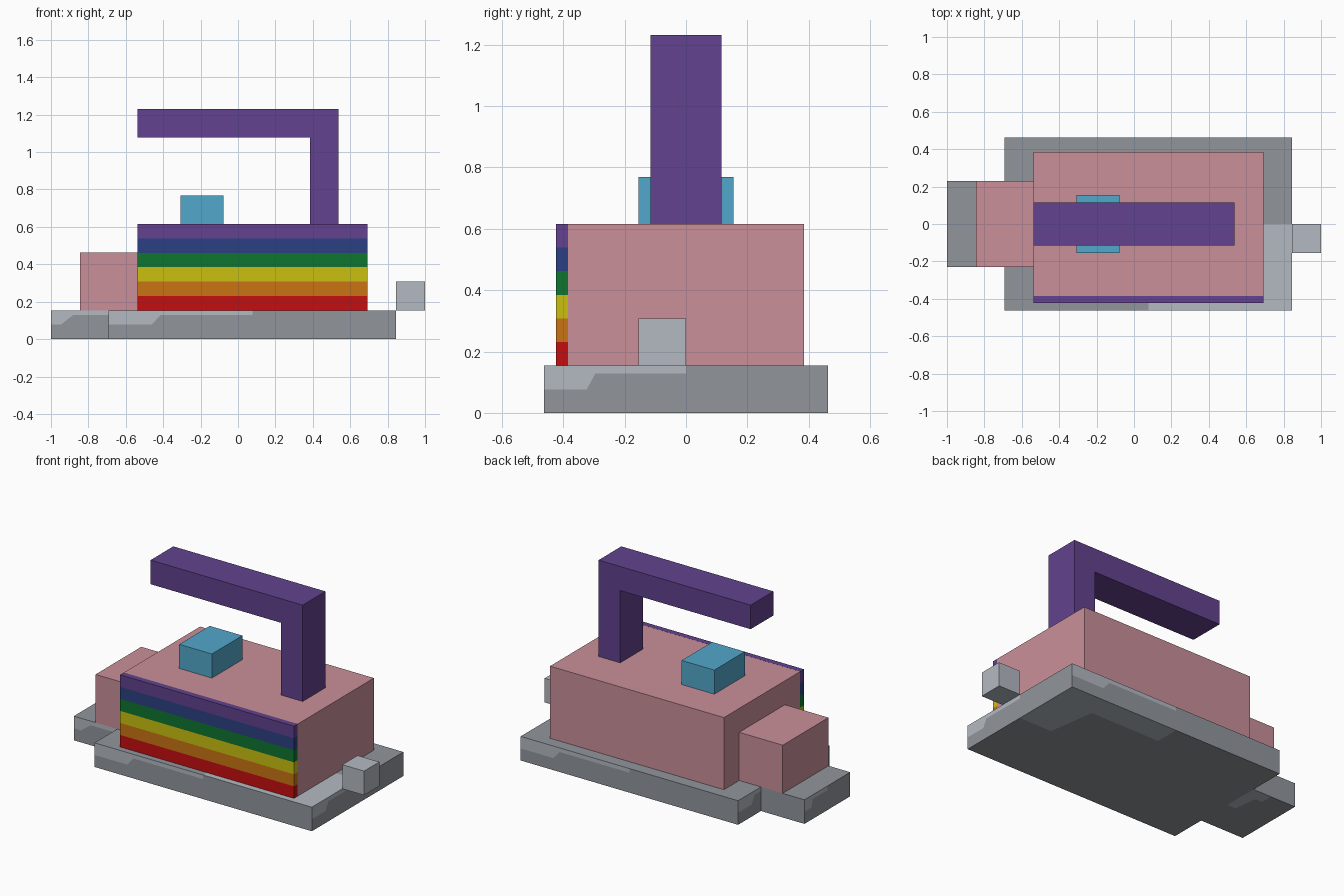
import bpy
import bmesh
from mathutils import Vector

if "Cube" in bpy.data.objects:
    bpy.data.objects.remove(bpy.data.objects["Cube"], do_unlink=True)


def linear(c):
    c /= 255
    return c / 12.92 if c <= 0.04045 else ((c + 0.055) / 1.055) ** 2.4


def material(name, *rgb):
    m = bpy.data.materials.new(name)
    m.use_nodes = True
    colour = [linear(c) for c in rgb] + [1]
    m.diffuse_color = colour
    m.node_tree.nodes["Principled BSDF"].inputs["Base Color"].default_value = colour
    return m


purple = material("purple", 98, 66, 142)
pink = material("pink", 202, 144, 154)
grey = material("grey", 145, 150, 156)
pale_grey = material("pale grey", 180, 186, 194)
cyan = material("cyan", 82, 168, 204)
blue = material("blue", 43, 64, 130)
green = material("green", 14, 118, 48)
yellow = material("yellow", 202, 192, 15)
orange = material("orange", 201, 116, 18)
red = material("red", 197, 14, 17)


def finish(name, bm, *mats):
    bmesh.ops.remove_doubles(bm, verts=bm.verts, dist=1e-6)
    bmesh.ops.recalc_face_normals(bm, faces=bm.faces)
    mesh = bpy.data.meshes.new(name)
    bm.to_mesh(mesh)
    bm.free()
    for m in mats:
        mesh.materials.append(m)
    ob = bpy.data.objects.new(name, mesh)
    bpy.context.collection.objects.link(ob)
    return ob


def box(name, lo, hi, mat):
    bm = bmesh.new()
    bmesh.ops.create_cube(bm, size=1)
    lo, hi = Vector(lo), Vector(hi)
    for v in bm.verts:
        v.co = (lo + hi) / 2 + v.co * (hi - lo)
    return finish(name, bm, mat)


# Each side of a two-tone box: start corner, then the run and drop directions
SIDES = {
    "front": ((0, 0, 1), (1, 0, 0), (0, 0, -1)),
    "left": ((1, 0, 1), (0, 1, 0), (0, 0, -1)),
    "back": ((1, 1, 1), (-1, 0, 0), (0, 0, -1)),
    "right": ((0, 1, 1), (0, -1, 0), (0, 0, -1)),
    "top": ((1, 0, 1), (-1, 0, 0), (0, 1, 0)),
    "bottom": ((1, 1, 0), (-1, 0, 0), (0, -1, 0)),
}


def two_tone_box(name, lo, hi, special={}):
    """Grey box with a stepped pale area cut into one corner of each side."""
    bm = bmesh.new()
    lo, hi = Vector(lo), Vector(hi)
    for side, (corner, run, drop) in SIDES.items():
        def face(points, index):
            verts = []
            for u, v in points:
                p = Vector(corner) + Vector(run) * u + Vector(drop) * v
                verts.append(bm.verts.new(lo + p * (hi - lo)))
            bm.faces.new(verts).material_index = index

        steps = special.get(side, (0.15, 0.18, 0.5))
        if steps is None:
            face([(0, 0), (1, 0), (1, 1), (0, 1)], 0)
            continue
        a, b, c = steps
        edge = [(0, 0.5), (a, 0.5), (b, 0.17), (c, 0.17), (c, 0)]
        face(edge + [(0, 0)], 1)
        face(edge + [(1, 0), (1, 1), (0, 1)], 0)
    return finish(name, bm, grey, pale_grey)


# Sole plate and its narrower nose
two_tone_box("sole_plate", (-0.692, -0.462, 0), (0.846, 0.462, 0.154))
two_tone_box("sole_nose", (-1, -0.231, 0), (-0.692, 0.231, 0.154),
             {"front": (0.17, 0.38, 0.999), "back": None, "left": None,
              "top": None, "bottom": (0.2, 0.26, 0.42)})

# Body and nose block
box("body", (-0.538, -0.385, 0.154), (0.692, 0.385, 0.615), pink)
box("body_nose", (-0.846, -0.231, 0.154), (-0.538, 0.231, 0.462), pink)

# Striped front panel
for i, mat in enumerate((red, orange, yellow, green, blue, purple)):
    z = 0.154 + i * 0.0769
    box(mat.name + "_stripe", (-0.538, -0.423, z), (0.692, -0.385, z + 0.0769), mat)

# Button and cord stub
box("button", (-0.308, -0.154, 0.615), (-0.077, 0.154, 0.769), cyan)
box("cord_stub", (0.846, -0.154, 0.154), (1, 0, 0.308), pale_grey)

# Handle: an L profile pushed through its depth
bm = bmesh.new()
profile = [(0.385, 0.615), (0.538, 0.615), (0.538, 1.231),
           (-0.538, 1.231), (-0.538, 1.077), (0.385, 1.077)]
side = bm.faces.new([bm.verts.new((x, -0.115, z)) for x, z in profile])
pushed = bmesh.ops.extrude_face_region(bm, geom=[side], use_keep_orig=True)
for v in pushed["geom"]:
    if isinstance(v, bmesh.types.BMVert):
        v.co.y = 0.115
finish("handle", bm, purple)
